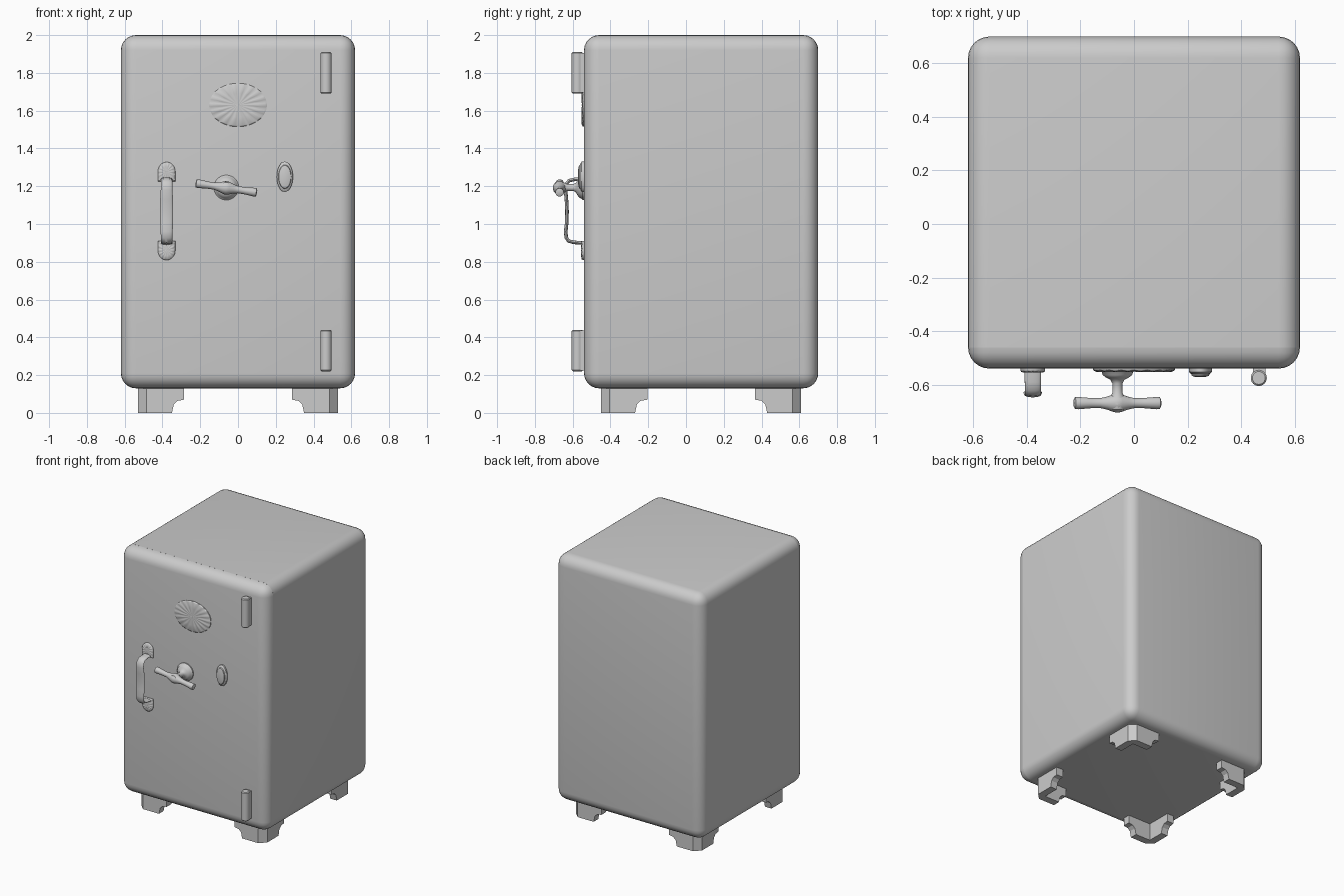
import bpy, bmesh, math
from mathutils import Vector, Matrix

if "Cube" in bpy.data.objects:
    bpy.data.objects.remove(bpy.data.objects["Cube"])

FRONT = -0.54  # plane of the door face


def finish(name, bm, angle=40):
    bmesh.ops.remove_doubles(bm, verts=bm.verts, dist=0.0003)
    bmesh.ops.recalc_face_normals(bm, faces=bm.faces)
    me = bpy.data.meshes.new(name)
    bm.to_mesh(me)
    bm.free()
    ob = bpy.data.objects.new(name, me)
    bpy.context.collection.objects.link(ob)
    bpy.ops.object.select_all(action='DESELECT')
    ob.select_set(True)
    bpy.context.view_layer.objects.active = ob
    bpy.ops.object.shade_smooth_by_angle(angle=math.radians(angle))
    return ob


def skin(bm, rings, closed=True):
    """Join rings of points with quads and cap both ends."""
    rv = [[bm.verts.new(p) for p in r] for r in rings]
    n = len(rv[0])
    for a, b in zip(rv, rv[1:]):
        for i in range(n):
            j = (i + 1) % n
            bm.faces.new((a[i], a[j], b[j], b[i]))
    if closed:
        bm.faces.new(rv[0])
        bm.faces.new(rv[-1])


def rounded_slab(name, y0, y1, flat_y, r):
    """Box with all edges rounded except those of the flat face."""
    bm = bmesh.new()
    bmesh.ops.create_cube(bm, size=1)
    for v in bm.verts:
        v.co = (v.co.x * 1.24, y1 if v.co.y > 0 else y0, 1.065 + v.co.z * 1.87)
    edges = [e for e in bm.edges if not all(abs(v.co.y - flat_y) < 1e-4 for v in e.verts)]
    bmesh.ops.bevel(bm, geom=edges, offset=r, segments=6, profile=0.5, affect='EDGES')
    return finish(name, bm)


def lathe(name, profile, loc, axis, n=24, sx=1.0, sz=1.0):
    """Revolve (radius, distance) pairs about an axis, optionally stretched."""
    rot = Vector(axis).to_track_quat('Z', 'Y').to_matrix()
    bm = bmesh.new()
    rings = []
    for r, d in profile:
        ring = []
        for i in range(n):
            a = 2 * math.pi * i / n
            p = rot @ Vector((r * math.cos(a), r * math.sin(a), d))
            ring.append((loc[0] + p.x * sx, loc[1] + p.y, loc[2] + p.z * sz))
        rings.append(ring)
    skin(bm, rings)
    return finish(name, bm)


def fluted_plate(name, cx, cz, rx, rz, depth, ripple, flutes, flat=0):
    """Oval plate with radial flutes; flat=+1/-1 squares the upper/lower half."""
    n = flutes * 4
    rings = []
    for s, d, k in ((1, -0.005, 0), (1, 0.5, 0), (0.94, 0.8, 1), (0.55, 1, 0.7), (0.06, 1, 0)):
        ring = []
        for i in range(n):
            a = 2 * math.pi * i / n
            c, t = math.cos(a), math.sin(a)
            if t * flat > 0:
                m = max(abs(c), abs(t))
                c, t = c / m, t / m
            y = FRONT - depth * d - ripple * k * math.cos(flutes * a)
            ring.append((cx + rx * s * c, y, cz + rz * s * t))
        rings.append(ring)
    bm = bmesh.new()
    skin(bm, rings)
    return finish(name, bm, 60)


# Cabinet and door, meeting at a seam
rounded_slab("cabinet", -0.46, 0.70, -0.46, 0.08)
rounded_slab("door", FRONT, -0.462, -0.462, 0.08)

# Corner bracket feet: (distance from corner, underside height) along each arm
arm = [(0.245, 0.07), (0.21, 0.064), (0.19, 0.045), (0.18, 0.0), (0.045, 0.0)]
T = 0.055
for sx in (-1, 1):
    for sy in (-1, 1):
        stations = [((u, 0), (max(u, T), T), z) for u, z in arm]
        stations += [((0, u), (T, max(u, T)), z) for u, z in reversed(arm)]
        rings = []
        for o, i, z in stations:
            pts = [(*o, 0.15), (*o, z), (*i, z), (*i, 0.15)]
            rings.append([(sx * (0.53 - x), 0.08 + sy * (0.53 - y), h) for x, y, h in pts])
        bm = bmesh.new()
        skin(bm, rings)
        finish(("front" if sy < 0 else "back") + ("_left" if sx < 0 else "_right") + "_foot", bm, 30)

# Hinges: knuckle barrel with a leaf running back to the door
for label, z in (("lower", 0.33), ("upper", 1.80)):
    lathe(label + "_hinge_barrel",
          [(0.024, -0.11), (0.03, -0.104), (0.03, 0.104), (0.024, 0.11)],
          (0.466, -0.575, z), (0, 0, 1))
    bm = bmesh.new()
    bmesh.ops.create_cube(bm, size=1, matrix=Matrix.Translation((0.468, -0.557, z))
                          @ Matrix.Diagonal((0.046, 0.042, 0.21, 1)))
    finish(label + "_hinge_leaf", bm)

# Sunburst medallion
fluted_plate("medallion", 0, 1.63, 0.153, 0.115, 0.011, 0.003, 18)

# Keyhole cover: stepped oval
lathe("keyhole_cover",
      [(0.043, -0.005), (0.043, 0.012), (0.038, 0.018), (0.034, 0.02),
       (0.032, 0.027), (0.02, 0.031), (0.004, 0.032)],
      (0.248, FRONT, 1.25), (0, -1, 0), 32, 1, 1.87)

# Turning handle: base and stem, then the tapered cross bar
lathe("handle_base",
      [(0.066, -0.005), (0.066, 0.008), (0.058, 0.014), (0.055, 0.024), (0.042, 0.034),
       (0.026, 0.042), (0.019, 0.055), (0.019, 0.09), (0.027, 0.108), (0.034, 0.13),
       (0.028, 0.152), (0.012, 0.161)],
      (-0.062, FRONT, 1.193), (0, -1, 0), 32)
half = [(0.036, 0.0), (0.033, 0.015), (0.024, 0.04), (0.0185, 0.065), (0.019, 0.10),
        (0.023, 0.148), (0.022, 0.16), (0.014, 0.164)]
lathe("handle_bar", [(r, -d) for r, d in reversed(half)] + half[1:],
      (-0.062, -0.669, 1.191), (0.99, 0, -0.15))

# Pull handle: flattened strap swept along a side path (y, z, half width)
path = [(-0.535, 0.898, 0.032), (-0.595, 0.903, 0.03), (-0.622, 0.910, 0.03), (-0.634, 0.928, 0.03),
        (-0.637, 0.96, 0.032), (-0.631, 1.01, 0.034), (-0.630, 1.07, 0.035), (-0.633, 1.13, 0.034),
        (-0.638, 1.18, 0.031), (-0.634, 1.212, 0.03), (-0.618, 1.230, 0.03), (-0.59, 1.236, 0.03),
        (-0.535, 1.238, 0.032)]
rings = []
for k, (y, z, w) in enumerate(path):
    a, b = path[max(k - 1, 0)], path[min(k + 1, len(path) - 1)]
    t = Vector((b[0] - a[0], b[1] - a[1])).normalized()
    ring = []
    for i in range(16):
        q = 2 * math.pi * i / 16
        h = 0.0095 * math.sin(q)
        ring.append((-0.378 + w * math.cos(q), y - t.y * h, z + t.x * h))
    rings.append(ring)
bm = bmesh.new()
skin(bm, rings)
finish("pull_handle", bm)

# Shell plates at both ends of the pull handle
fluted_plate("pull_upper_shell", -0.378, 1.277, 0.046, 0.051, 0.014, 0.002, 14, -1)
fluted_plate("pull_lower_shell", -0.378, 0.860, 0.046, 0.051, 0.014, 0.002, 14, 1)
